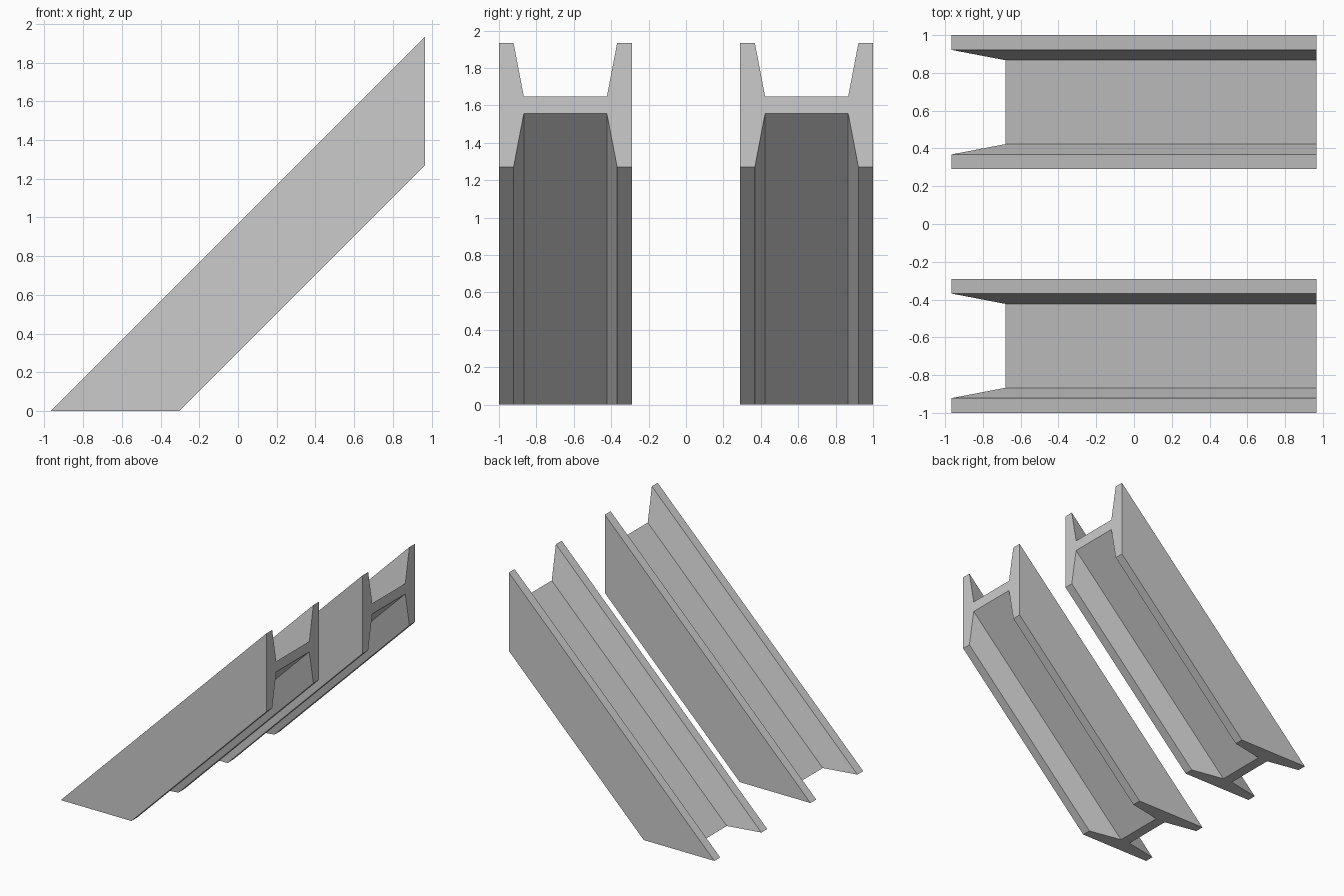
import bpy, bmesh

if "Cube" in bpy.data.objects:
    bpy.data.objects.remove(bpy.data.objects["Cube"])

X_END = 0.967          # plane of the vertical upper cut
MID, HALF = 0.635, 0.3325   # beam centre height offset (z - x) and half depth
WEB = 0.045            # half thickness of the web
OUT, TIP, ROOT = 0.355, 0.277, 0.222  # half widths: outside, flange tip, flange root


def h_profile():
    # one side of the H section, then the same points turned half way round
    side = [(-ROOT, WEB), (-TIP, HALF), (-OUT, HALF),
            (-OUT, -HALF), (-TIP, -HALF), (-ROOT, -WEB)]
    return side + [(-y, -d) for y, d in side]


def sloped_beam(name, y_centre):
    bm = bmesh.new()
    pts = [(y_centre + y, MID + d) for y, d in h_profile()]
    # 45 degree beam: level cut at the foot, plumb cut at the head
    foot = [bm.verts.new((-d, y, 0)) for y, d in pts]
    head = [bm.verts.new((X_END, y, X_END + d)) for y, d in pts]
    n = len(pts)
    bm.faces.new(foot)
    bm.faces.new(head[::-1])
    for i in range(n):
        j = (i + 1) % n
        bm.faces.new((foot[i], head[i], head[j], foot[j]))
    bmesh.ops.recalc_face_normals(bm, faces=bm.faces)
    mesh = bpy.data.meshes.new(name)
    bm.to_mesh(mesh)
    bm.free()
    obj = bpy.data.objects.new(name, mesh)
    bpy.context.collection.objects.link(obj)
    return obj


# pair of parallel sloping beams
for name, y in (("front_beam", -0.645), ("back_beam", 0.645)):
    sloped_beam(name, y)
